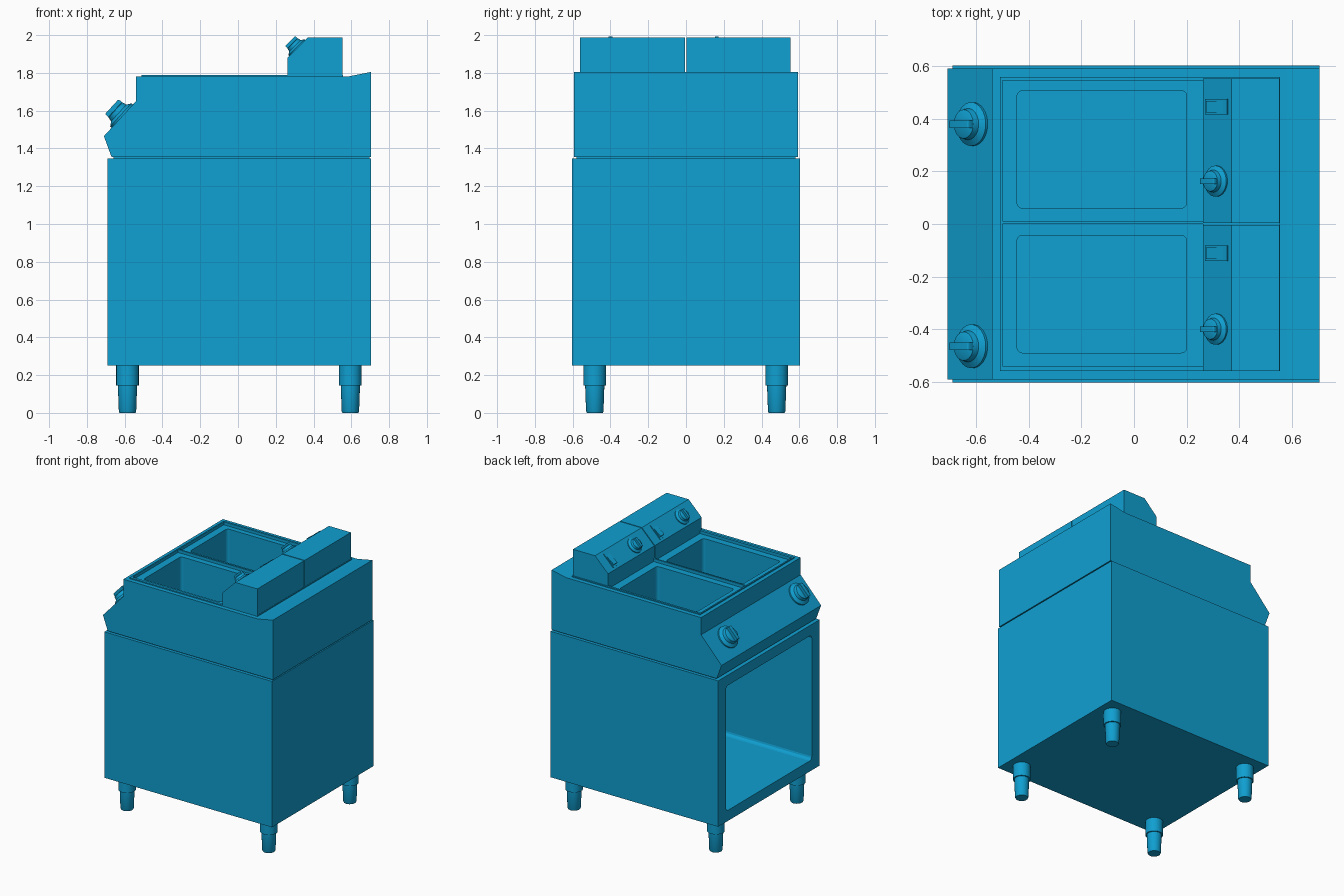
import bpy, bmesh, math
from mathutils import Matrix, Vector

if "Cube" in bpy.data.objects:
    bpy.data.objects.remove(bpy.data.objects["Cube"])

blue = bpy.data.materials.new("cabinet_blue")
blue.use_nodes = True
COLOUR = (0.005, 0.35, 0.64, 1)
blue.diffuse_color = COLOUR
blue.node_tree.nodes["Principled BSDF"].inputs["Base Color"].default_value = COLOUR


def finish(bm, name, smooth=False):
    bmesh.ops.recalc_face_normals(bm, faces=bm.faces)
    mesh = bpy.data.meshes.new(name)
    bm.to_mesh(mesh)
    bm.free()
    ob = bpy.data.objects.new(name, mesh)
    bpy.context.collection.objects.link(ob)
    mesh.materials.append(blue)
    if smooth:
        bpy.ops.object.select_all(action="DESELECT")
        ob.select_set(True)
        bpy.context.view_layer.objects.active = ob
        bpy.ops.object.shade_smooth_by_angle(angle=math.radians(35))
    return ob


def add_box(bm, x, y, z, round_axis=None, radius=0.02, matrix=Matrix()):
    """Box from (min, max) ranges, optionally rounding edges along one axis."""
    part = bmesh.new()
    bmesh.ops.create_cube(part, size=1)
    for v in part.verts:
        for i, (lo, hi) in enumerate((x, y, z)):
            v.co[i] = lo if v.co[i] < 0 else hi
    if round_axis is not None:
        edges = [e for e in part.edges
                 if abs((e.verts[0].co - e.verts[1].co).normalized()[round_axis]) > 0.9]
        bmesh.ops.bevel(part, geom=edges, offset=radius, segments=3,
                        affect="EDGES", profile=0.5)
    part.transform(matrix)
    temp = bpy.data.meshes.new("temp")
    part.to_mesh(temp)
    part.free()
    bm.from_mesh(temp)
    bpy.data.meshes.remove(temp)


def box(name, x, y, z, **options):
    bm = bmesh.new()
    add_box(bm, x, y, z, **options)
    return finish(bm, name)


def extrude_profile(name, points, y0, y1):
    """Extrude an x-z outline along y."""
    bm = bmesh.new()
    face = bm.faces.new([bm.verts.new((x, y0, z)) for x, z in points])
    out = bmesh.ops.extrude_face_region(bm, geom=[face])
    verts = [g for g in out["geom"] if isinstance(g, bmesh.types.BMVert)]
    bmesh.ops.translate(bm, verts=verts, vec=(0, y1 - y0, 0))
    return finish(bm, name)


def lathe(bm, profile, sides=32):
    """Stack of rings from (radius, height) pairs, capped at both ends."""
    rings = [[bm.verts.new((r * math.cos(math.tau * i / sides),
                            r * math.sin(math.tau * i / sides), h))
              for i in range(sides)] for r, h in profile]
    for a, b in zip(rings, rings[1:]):
        for i in range(sides):
            j = (i + 1) % sides
            bm.faces.new((a[i], a[j], b[j], b[i]))
    bm.faces.new(rings[0][::-1])
    bm.faces.new(rings[-1])


def cut(target, cutters):
    for cutter in cutters:
        mod = target.modifiers.new("cut", "BOOLEAN")
        mod.operation = "DIFFERENCE"
        mod.solver = "EXACT"
        mod.object = cutter
        bpy.context.view_layer.objects.active = target
        bpy.ops.object.modifier_apply(modifier=mod.name)


def slant_frame(centre, low, high):
    """Frame on a slanted panel: local x runs up the slope, z points outward."""
    along = Vector((high[0] - low[0], 0, high[1] - low[1])).normalized()
    across = Vector((0, 1, 0))
    out = along.cross(across)
    m = Matrix((along, across, out)).transposed().to_4x4()
    m.translation = centre
    return m


# Open-fronted cabinet
cabinet = box("cabinet", (-0.69, 0.705), (-0.603, 0.603), (0.25, 1.348))
opening = box("opening_cutter", (-0.8, 0.65), (-0.51, 0.51), (0.33, 1.27),
              round_axis=0, radius=0.025)
cut(cabinet, [opening])
box("seam_plinth", (-0.66, 0.695), (-0.58, 0.58), (1.34, 1.36))

# Worktop body with slanted control panel and raised rear lip
PANEL_LOW, PANEL_HIGH = (-0.71, 1.465), (-0.54, 1.65)
body = extrude_profile("worktop_body",
                       [(-0.67, 1.356), PANEL_LOW, PANEL_HIGH, (-0.54, 1.78),
                        (0.58, 1.78), (0.705, 1.805), (0.705, 1.356)],
                       -0.592, 0.592)
rim = box("pan_rim", (-0.51, 0.555), (-0.56, 0.56), (1.768, 1.788))

# Twin shallow trays with deep basins
cutters = []
for tray_y, basin_y in (((0.012, 0.545), (0.06, 0.507)),
                        ((-0.54, 0.0), (-0.49, -0.043))):
    cutters.append(box("tray_cutter", (-0.5, 0.262), tray_y, (1.766, 1.9)))
    cutters.append(box("basin_cutter", (-0.445, 0.2), basin_y, (1.46, 1.85),
                       round_axis=2, radius=0.02))
cut(body, cutters)
cut(rim, cutters)
for helper in cutters + [opening]:
    bpy.data.objects.remove(helper)


def knob(name, frame, size):
    bm = bmesh.new()
    lathe(bm, [(size, -0.002), (size, size * 0.12), (size * 0.72, size * 0.3),
               (size * 0.66, size * 0.58), (size * 0.6, size * 0.62)])
    add_box(bm, (-size * 0.64, size * 0.64), (-size * 0.17, size * 0.17),
            (size * 0.5, size * 0.9), round_axis=1, radius=size * 0.08)
    bm.transform(frame)
    finish(bm, name, smooth=True)


# Main knobs on the front panel
for side, y in (("left", 0.38), ("right", -0.465)):
    knob("main_knob_" + side,
         slant_frame((-0.613, y, 1.571), PANEL_LOW, PANEL_HIGH), 0.083)

# Rear control heads, each with a knob and a rocker switch
HEAD_LOW, HEAD_HIGH = (0.262, 1.88), (0.37, 1.987)
for side, y0, y1 in (("left", 0.003, 0.553), ("right", -0.56, -0.004)):
    extrude_profile("control_head_" + side,
                    [(0.262, 1.76), HEAD_LOW, HEAD_HIGH, (0.553, 1.987), (0.553, 1.76)],
                    y0, y1)
    knob("head_knob_" + side,
         slant_frame((0.314, y0 + 0.16, 1.931), HEAD_LOW, HEAD_HIGH), 0.059)
    switch = bmesh.new()
    frame = slant_frame((0.316, y1 - 0.107, 1.933), HEAD_LOW, HEAD_HIGH)
    add_box(switch, (-0.058, 0.058), (-0.03, 0.03), (-0.01, 0.006), matrix=frame)
    tilt = frame @ Matrix.Rotation(math.radians(8), 4, "Y")
    add_box(switch, (-0.045, 0.045), (-0.022, 0.022), (-0.005, 0.011), matrix=tilt)
    finish(switch, "rocker_switch_" + side)

# Stepped feet
for x in (-0.585, 0.595):
    for y in (-0.483, 0.48):
        bm = bmesh.new()
        lathe(bm, [(0.042, 0), (0.046, 0.008), (0.051, 0.145), (0.06, 0.145),
                   (0.06, 0.255)], 24)
        bm.transform(Matrix.Translation((x, y, 0)))
        finish(bm, "foot", smooth=True)
